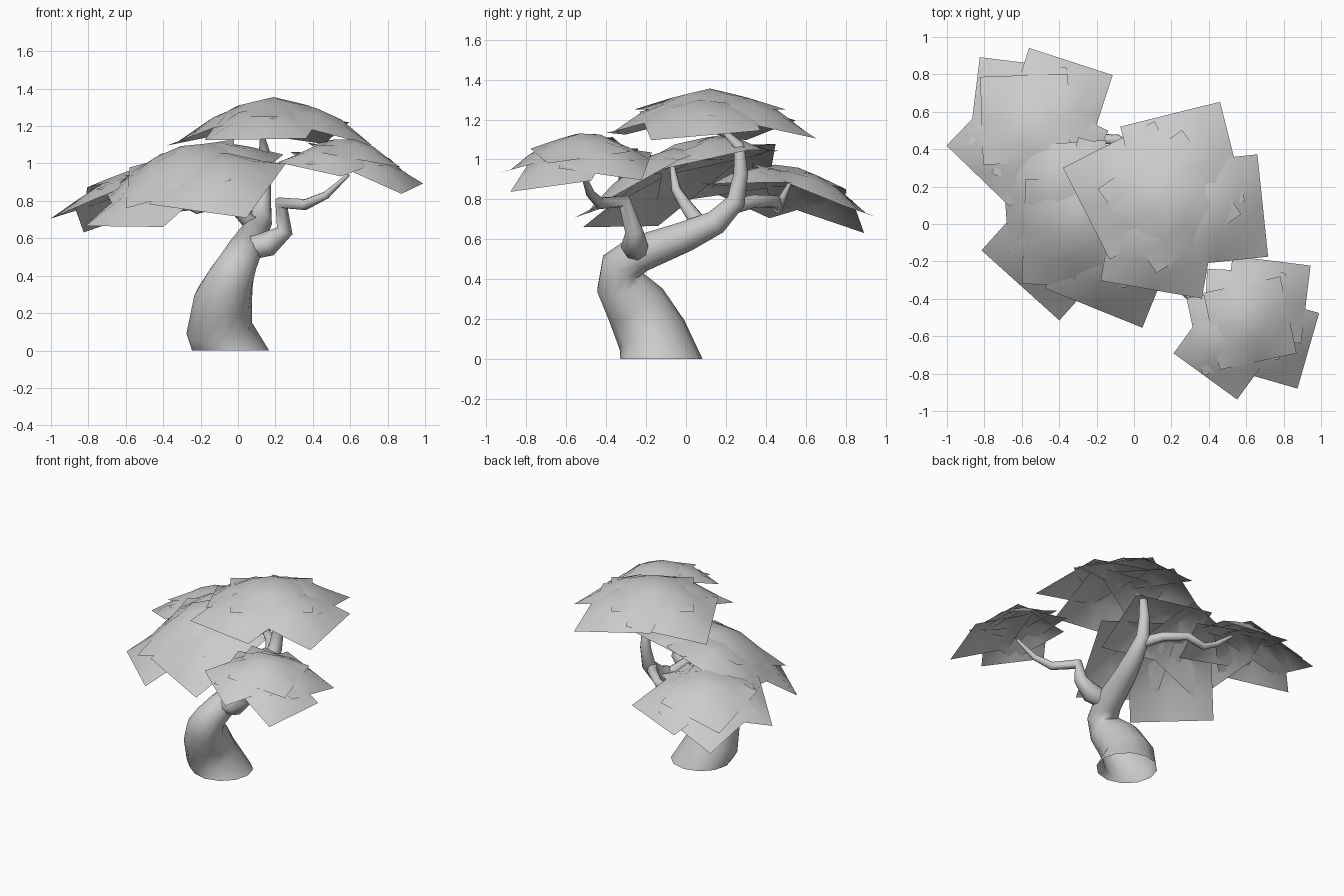
import bpy, bmesh, math
from mathutils import Vector

cube = bpy.data.objects.get("Cube")
if cube:
    bpy.data.objects.remove(cube)

# One plain grey for the whole tree
GREY = (0.6, 0.6, 0.6, 1)
grey = bpy.data.materials.new("plain grey")
grey.use_nodes = True
grey.diffuse_color = GREY
grey.node_tree.nodes["Principled BSDF"].inputs["Base Color"].default_value = GREY


def finish(name, bm, angle):
    mesh = bpy.data.meshes.new(name)
    bm.to_mesh(mesh)
    bm.free()
    mesh.materials.append(grey)
    obj = bpy.data.objects.new(name, mesh)
    bpy.context.collection.objects.link(obj)
    bpy.ops.object.select_all(action='DESELECT')
    obj.select_set(True)
    bpy.context.view_layer.objects.active = obj
    bpy.ops.object.shade_smooth_by_angle(angle=math.radians(angle))


def limb(name, path, sides=8, on_ground=False):
    """Tapered tube through (x, y, z, radius) points; open where it meets the ground."""
    bm = bmesh.new()
    pts = [Vector(p[:3]) for p in path]
    normal = Vector((0, 0, 1))
    axis = Vector((1, 0, 0))
    rings = []
    for i, p in enumerate(pts):
        before = (p - pts[i - 1]).normalized() if i else Vector()
        after = (pts[i + 1] - p).normalized() if i + 1 < len(pts) else Vector()
        tangent = (before + after).normalized()
        if i == 0 and on_ground:
            tangent = Vector((0, 0, 1))
        axis = normal.rotation_difference(tangent) @ axis
        normal = tangent
        side = normal.cross(axis)
        ring = []
        for k in range(sides):
            a = math.tau * k / sides
            ring.append(bm.verts.new(p + path[i][3] * (axis * math.cos(a) + side * math.sin(a))))
        rings.append(ring)
    for low, high in zip(rings, rings[1:]):
        for k in range(sides):
            n = (k + 1) % sides
            bm.faces.new((low[k], low[n], high[n], high[k]))
    if not on_ground:
        bm.faces.new(rings[0][::-1])
    bm.faces.new(rings[-1])
    finish(name, bm, 60)


def canopy(name, centre, slope, bend, tilt, size, cards):
    """Puffed square sheets (x, y, angle, optional lift) resting on a tilted dome."""
    cx, cy, cz = centre
    half = size / 2
    for i, (x, y, angle, *lift) in enumerate(cards):
        bm = bmesh.new()
        bmesh.ops.create_grid(bm, x_segments=4, y_segments=4, size=half)
        c, s = math.cos(math.radians(angle)), math.sin(math.radians(angle))
        ox, oy = x - cx, y - cy
        drop = 0.014 + 0.003 * i if i else 0
        for v in bm.verts:
            u, w = v.co.x, v.co.y
            px, py = u * c - w * s, u * s + w * c
            # Straight edges lie in the plane of the four corners, the middle is puffed
            plane = (slope[0] * (ox + px) + slope[1] * (oy + py) - bend * (
                2 * tilt * (ox * px + oy * py) + ox * ox + oy * oy + 2 * half ** 2))
            puff = 2 * bend * half ** 2 * (1 - (u / half) ** 2) * (1 - (w / half) ** 2)
            v.co = (x + px, y + py, cz + plane + puff + sum(lift) - drop)
        finish(f"{name}_leaf_sheet_{i + 1}", bm, 60)


# Trunk, leaning forward and then sweeping up to the back
limb("trunk", [
    (-.04, -.123, 0, .206), (-.1, -.17, .12, .178), (-.08, -.25, .27, .157),
    (-.04, -.325, .38, .128), (0, -.325, .465, .105), (.03, -.24, .525, .095),
    (.08, 0, .615, .077), (.12, .15, .685, .062), (.13, .25, .79, .047),
    (.14, .275, .93, .036), (.14, .265, 1.07, .028), (.13, .18, 1.15, .012),
], 12, on_ground=True)

# Branches
limb("left_branch", [
    (.04, -.24, .54, .06), (.16, -.26, .57, .068), (.25, -.26, .64, .045),
    (.23, -.31, .79, .036), (.36, -.43, .78, .03), (.47, -.48, .83, .022),
    (.59, -.52, .94, .01),
])
limb("right_branch", [
    (.09, .08, .66, .045), (-.02, 0, .77, .032),
    (-.1, -.05, .85, .024), (-.14, -.07, .97, .012),
])
limb("back_branch", [
    (.12, .22, .76, .042), (.03, .34, .79, .034), (-.09, .45, .79, .03),
    (-.22, .46, .755, .025), (-.32, .48, .8, .02), (-.42, .52, .88, .01),
])

# Foliage: first sheet of each canopy is the crown, the rest spread round it
canopy("top", (.19, .12, 1.355), (0, 0), .7, .85, .55, [
    (.19, .12, 35), (.26, .32, 14), (.415, .07, 6), (.14, -.08, -10), (-.01, .18, 27)])
canopy("left", (.62, -.53, 1.13), (-.2, .1), .95, .85, .42, [
    (.62, -.53, 12), (.505, -.645, -36), (.73, -.62, -16, -.02),
    (.71, -.405, -7), (.59, -.46, -3), (.53, -.56, 12)])
canopy("right", (-.31, -.05, 1.07), (.28, .38), .8, .65, .56, [
    (-.31, -.05, -2), (-.42, -.12, -42, -.025), (-.11, -.19, -22, .01),
    (-.1, .12, -15), (-.41, .15, 4)])
canopy("back", (-.58, .56, .955), (.24, -.27), .85, .9, .47, [
    (-.58, .56, 2), (-.41, .645, -18), (-.62, .63, -7, -.015),
    (-.67, .425, -44), (-.45, .385, -25)])
